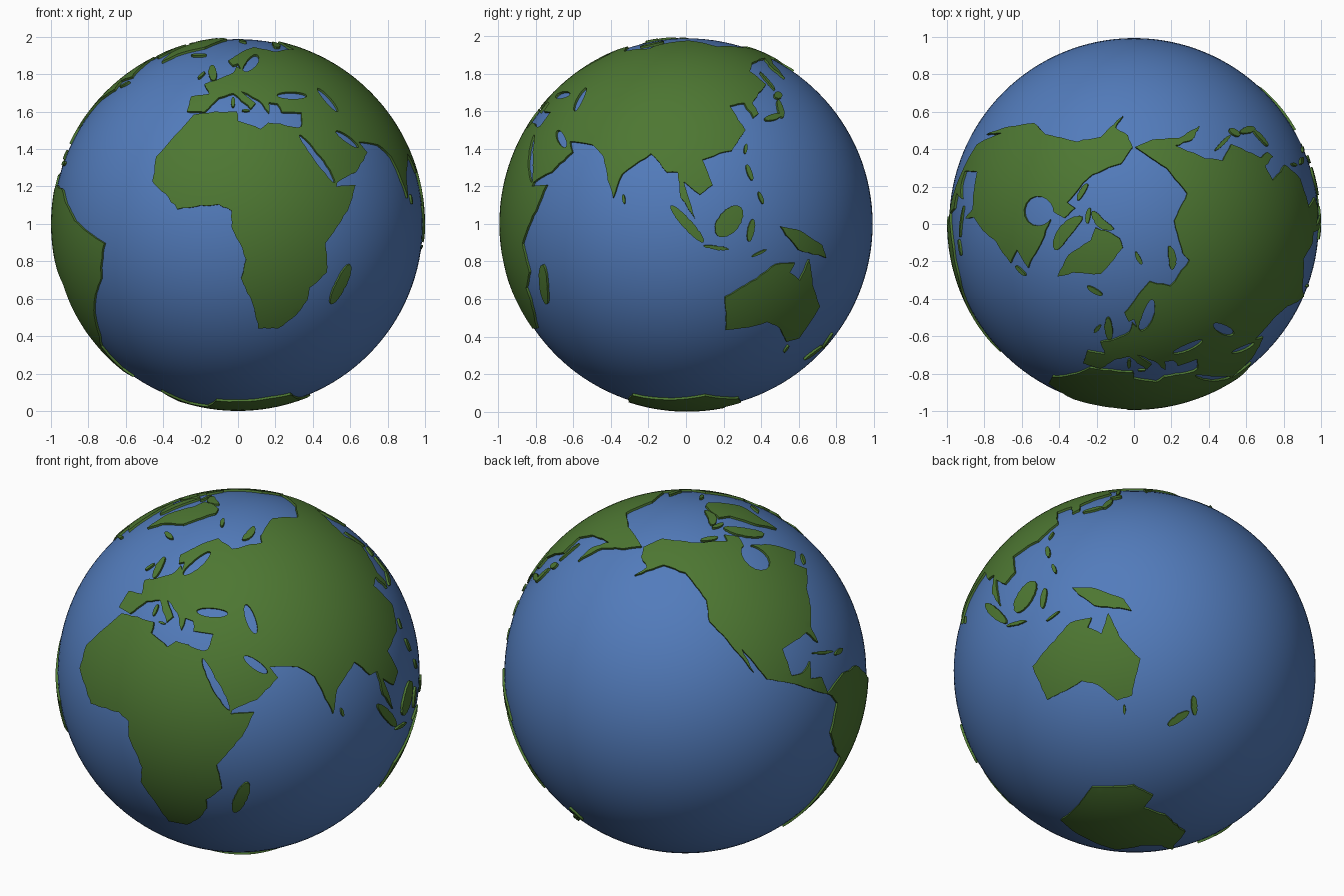
import bpy, bmesh, math, random
from mathutils import Vector
from mathutils.geometry import delaunay_2d_cdt

if "Cube" in bpy.data.objects:
    bpy.data.objects.remove(bpy.data.objects["Cube"])

random.seed(4)
SEA, FOOT, STEP, ROUGH = 0.988, 0.978, 0.04, 0.004


def material(name, *rgb):
    m = bpy.data.materials.new(name)
    m.diffuse_color = (*rgb, 1)
    m.use_nodes = True
    m.node_tree.nodes["Principled BSDF"].inputs["Base Color"].default_value = m.diffuse_color
    return m


BLUE = material("ocean_blue", 0.085, 0.20, 0.50)
GREEN = material("land_green", 0.075, 0.185, 0.032)


def direction(lon, lat):
    a, b = math.radians(lon - 11), math.radians(lat)
    return Vector((math.cos(b) * math.sin(a), -math.cos(b) * math.cos(a), math.sin(b)))


def inside(x, y, poly):
    hit = False
    p = poly[-1]
    for q in poly:
        if (p.y > y) != (q.y > y) and x < (q.x - p.x) * (y - p.y) / (q.y - p.y) + p.x:
            hit = not hit
        p = q
    return hit


def oval(lon, lat, size, turn, ratio=0.3):
    """Stretched oval on the globe: half length and turn in degrees."""
    pts, t, n = [], math.radians(turn), 16
    for i in range(n):
        k = math.tau * i / n
        u, v = size * math.cos(k), size * ratio * math.sin(k)
        pts.append((lon + (u * math.cos(t) - v * math.sin(t)) / math.cos(math.radians(lat)),
                    lat + u * math.sin(t) + v * math.cos(t)))
    return pts


def finish(ob, mat):
    ob.location = (0, 0.006, 1)
    ob.data.materials.append(mat)
    bpy.ops.object.select_all(action='DESELECT')
    ob.select_set(True)
    bpy.context.view_layer.objects.active = ob
    bpy.ops.object.shade_smooth_by_angle(angle=math.radians(35))


def land(name, lon, lat, outline, holes=()):
    """Raised plate: flatten the coast, roughen it, triangulate, wrap on the globe."""
    c = direction(lon, lat)
    e = Vector((0, 0, 1)).cross(c).normalized()
    n = c.cross(e)
    verts, edges = [], []

    def flatten(p):
        d = direction(*p)
        return Vector((d.dot(e), d.dot(n))).normalized() * math.acos(max(-1, min(1, d.dot(c))))

    def coast(poly):
        pts, first = [flatten(p) for p in poly], len(verts)
        for p, q in zip(pts, pts[1:] + pts[:1]):
            k = max(1, math.ceil((q - p).length / STEP))
            for i in range(k):
                w = ROUGH * bool(i)
                verts.append(p.lerp(q, i / k) + Vector((random.uniform(-w, w), random.uniform(-w, w))))
        m = len(verts) - first
        edges.extend((first + i, first + (i + 1) % m) for i in range(m))
        return verts[first:]

    shore, cuts = coast(outline), [coast(h) for h in holes]
    x0, x1 = min(v.x for v in shore), max(v.x for v in shore)
    y0, y1 = min(v.y for v in shore), max(v.y for v in shore)
    for i in range(1, int((x1 - x0) / STEP) + 1):
        for j in range(1, int((y1 - y0) / STEP) + 1):
            verts.append(Vector((x0 + i * STEP, y0 + j * STEP)))
    flat, _, tris = delaunay_2d_cdt(verts, edges, [], 0, 1e-6)[:3]

    bm = bmesh.new()
    vs = []
    for p in flat:
        r = max(p.length, 1e-9)
        vs.append(bm.verts.new(c * math.cos(r) + (e * p.x + n * p.y) * (math.sin(r) / r)))
    for t in tris:
        x, y = sum(flat[i].x for i in t) / 3, sum(flat[i].y for i in t) / 3
        if inside(x, y, shore) and not any(inside(x, y, h) for h in cuts):
            bm.faces.new([vs[i] for i in t])
    bmesh.ops.delete(bm, geom=[v for v in bm.verts if not v.link_faces], context='VERTS')
    rim = bmesh.ops.extrude_edge_only(bm, edges=[d for d in bm.edges if d.is_boundary])
    for v in rim["geom"]:
        if isinstance(v, bmesh.types.BMVert):
            v.co = v.co.normalized() * FOOT
    me = bpy.data.meshes.new(name)
    bm.to_mesh(me)
    bm.free()
    ob = bpy.data.objects.new(name, me)
    bpy.context.collection.objects.link(ob)
    finish(ob, GREEN)


# Ocean ball
bpy.ops.mesh.primitive_uv_sphere_add(segments=128, ring_count=64, radius=SEA)
bpy.context.object.name = "ocean"
finish(bpy.context.object, BLUE)

# Old world: one coast in three stretches, inland seas cut as ovals
africa = [(33, 31), (22, 32.8), (19, 30.5), (11, 33.5), (10.5, 37), (-6, 35.7), (-10, 30), (-17, 21),
          (-17, 13), (-8, 4.5), (5, 6), (9, 4), (9, -1), (13.5, -11), (12, -17), (18.5, -34),
          (26, -34), (32, -29), (35, -24), (35, -20), (40.5, -15), (39, -6), (47, 4), (51, 12), (43.5, 11.5)]
asia = [(44, 12.8), (52, 16), (59.5, 22.5), (57, 26), (67, 25), (72.5, 21), (77.5, 8), (80, 15.5),
        (89, 22), (94.5, 16), (98, 16), (99, 8), (103.5, 1.5), (100, 13), (105, 9), (109, 12), (106, 20),
        (116, 23), (122, 30), (118, 39), (124.5, 40), (126.5, 34.5), (129, 36), (128, 40), (140, 48),
        (136, 54.5), (143, 59), (163, 62), (156, 57), (157, 51), (163, 59), (179, 63), (190, 66),
        (160, 70), (130, 71), (104, 77.5), (69, 72), (67, 69), (41, 67)]
europe = [(26, 71), (14, 67), (5, 61), (8, 58), (11, 59), (12.5, 56), (10, 57.5), (8.5, 54), (2, 51),
          (-4.7, 48.4), (-1.5, 44), (-9, 43), (-9, 37), (-2, 36.8), (3, 42.5), (9, 44.3), (16, 38),
          (18, 40.2), (12.5, 45), (19.5, 41.5), (23, 36.5), (23.5, 40.5), (27, 40), (28, 36.8), (36, 36.5), (34.5, 31.5)]
seas = [oval(34.5, 43.4, 5, 0), oval(51, 41.7, 5, 105), oval(38, 20.6, 9.2, -59, 0.14),
        oval(52, 27, 4.5, -38), oval(19.5, 59.8, 5.8, 65)]
land("eurasia_and_africa", 65, 38, africa + asia + europe, seas)

# New world, with its northern bay
americas = [(-168, 66), (-157, 71), (-128, 70), (-96, 68), (-93, 71), (-83, 68), (-87, 64), (-77, 62.5),
            (-66, 59), (-56, 52), (-66, 50), (-61, 46), (-71, 42), (-76, 36), (-81, 31), (-80.5, 25.5),
            (-84, 30), (-97, 28), (-96, 19), (-91, 18.8), (-87, 21.2), (-88.5, 16), (-83.5, 15), (-82, 9),
            (-72, 12), (-62, 10.5), (-50, 1), (-35, -6), (-39, -17), (-48, -26), (-57, -37), (-65, -41),
            (-69, -51), (-66, -55), (-74, -52), (-73, -38), (-70.5, -18.5), (-76, -14), (-81, -5),
            (-77.5, 4), (-80, 7.5), (-85.5, 10.5), (-95, 16), (-105.5, 20), (-113, 31), (-110, 23),
            (-117, 33), (-124, 41), (-124, 48), (-134, 58), (-148, 60.5), (-163, 55), (-158, 58.7), (-165, 62)]
land("americas", -90, 15, americas, [oval(-86, 59, 5.3, 90, 0.85)])

# Southern continents and the two largest islands
land("australia", 134, -25, [(142.5, -11), (146, -19), (153, -26), (150, -37.5), (144, -39), (137, -33.5),
                             (131, -31.5), (124, -33.5), (115.5, -34.5), (113.7, -23), (122, -18),
                             (130, -12.5), (137, -12), (135.5, -15), (140, -17.5)])
land("antarctica", 11, -89.5, [(-57, -63.5), (-61, -74), (-40, -78), (-10, -71), (40, -69), (55, -66), (72, -69),
                               (115, -66.5), (150, -68.5), (170, -72), (165, -78), (-155, -78), (-100, -73), (-68, -70)])
land("greenland", -40, 72, [(-72, 78), (-58, 82), (-32, 83.5), (-13, 81.5), (-22, 71), (-40, 65), (-44, 60), (-53, 67), (-57, 75.5)])
land("tropical_island", 140, -5, [(131, -0.8), (138, -2), (147.5, -6.5), (150, -10.5), (138, -8), (133, -3.5)])

# Smaller islands as ovals
ROUGH = 0.003
STEP = 0.02
northern = [(-8, 53, 1.8, 70), (-2.5, 54.2, 4.2, 105), (-19, 65, 2.7, 0), (-73, 68.5, 7, -48), (-78, 80, 4.5, 50),
            (-110, 71, 3, 0), (-88, 75.5, 2.5, 0), (59, 74, 3.8, 50), (18, 79, 2.2, 110), (-56, 48.6, 2.3, 30),
            (9, 40.8, 2, 90), (14, 37.5, 1.2, 0), (-79.5, 21.8, 5, -17, 0.1), (-71, 19, 2.5, 0)]
eastern = [(46.7, -19, 6.8, 72), (81, 7.6, 1.5, 100), (101, 0, 7.6, -48, 0.2), (114, 0.8, 5.7, 50, 0.6), (110, -7.3, 4, -7, 0.15),
           (121, -2, 3.5, 80), (121.3, 16, 2.6, 105), (124.5, 8, 2, 110), (135, 34.8, 3.5, 15), (140.3, 38, 3.6, 75),
           (143, 43.4, 2, 30, 0.6), (143, 50, 4.2, 92, 0.15), (121, 23.7, 1.7, 75), (124, -9, 2.6, 25, 0.15),
           (146.6, -42, 1.5, 90), (175.8, -38.7, 3.2, -70), (170.3, -43.7, 4, 45)]
for spot in northern + eastern:
    land("island", *spot[:2], oval(*spot))
